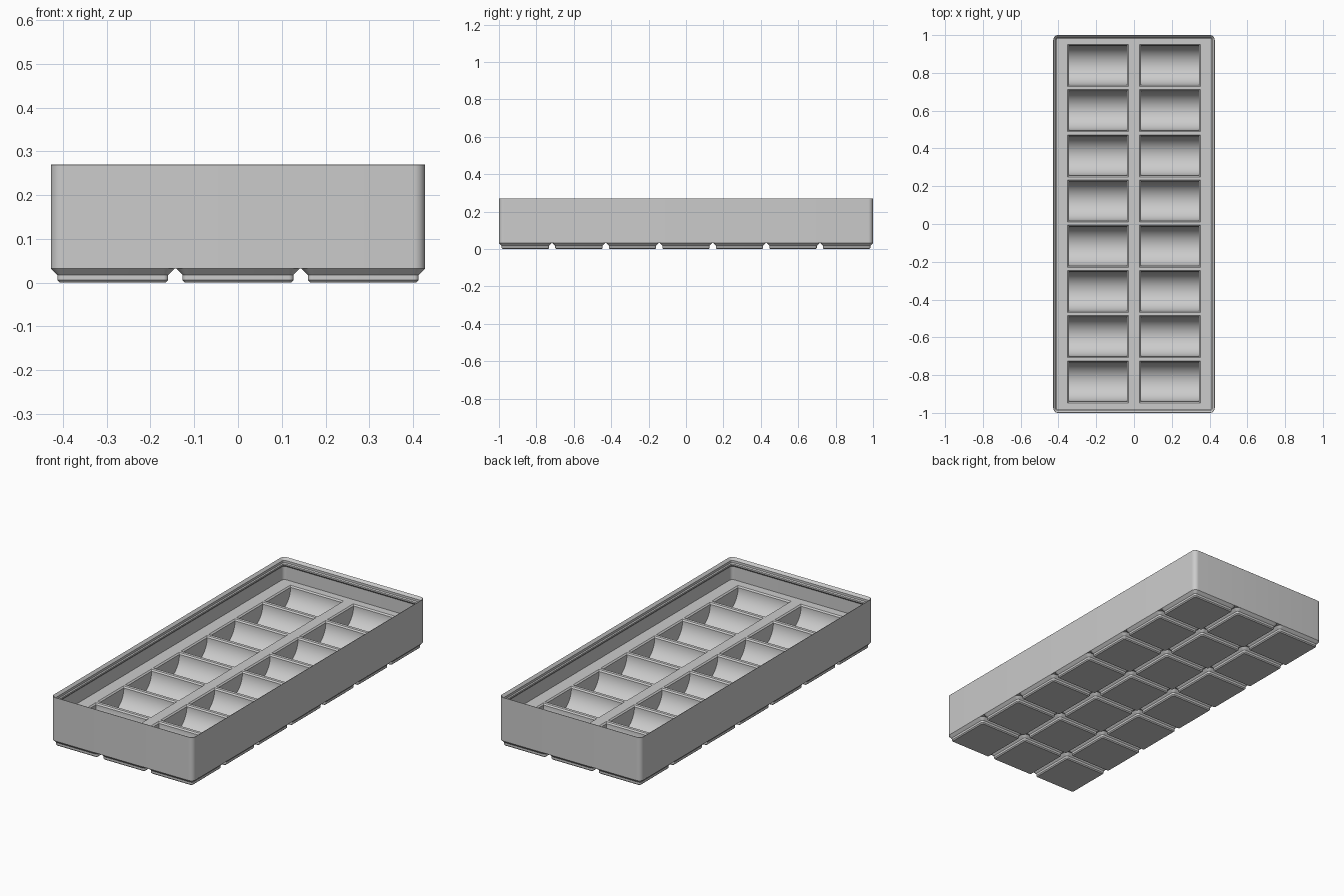
import bpy, bmesh, math
from mathutils import Vector

if "Cube" in bpy.data.objects:
    bpy.data.objects.remove(bpy.data.objects["Cube"])

WIDTH, LENGTH, HEIGHT = 0.855, 2.0, 0.27
PITCH, FOOT_TOP = 0.2862, 0.0324
DECK = 0.15
CORNER = 0.0256

grey = bpy.data.materials.new("plastic grey")
grey.use_nodes = True
colour = (0.6, 0.6, 0.6, 1)
grey.diffuse_color = colour
grey.node_tree.nodes["Principled BSDF"].inputs["Base Color"].default_value = colour


def ring(w, d, r, z, segments=8):
    """Points of a rectangle with rounded corners; r = 0 gives sharp corners."""
    if r == 0:
        return [Vector((sx * w / 2, sy * d / 2, z))
                for sx, sy in ((1, 1), (-1, 1), (-1, -1), (1, -1))]
    points = []
    for i, (sx, sy) in enumerate(((1, 1), (-1, 1), (-1, -1), (1, -1))):
        for k in range(segments + 1):
            a = math.pi / 2 * (i + k / segments)
            points.append(Vector((sx * (w / 2 - r) + r * math.cos(a),
                                  sy * (d / 2 - r) + r * math.sin(a), z)))
    return points


def add_loft(bm, rings, centre=(0, 0)):
    """Skin a stack of rings and cap both ends."""
    offset = Vector((*centre, 0))
    loops = [[bm.verts.new(p + offset) for p in points] for points in rings]
    faces = [bm.faces.new(loops[0][::-1]), bm.faces.new(loops[-1])]
    for low, high in zip(loops, loops[1:]):
        n = len(low)
        for i in range(n):
            j = (i + 1) % n
            faces.append(bm.faces.new((low[i], low[j], high[j], high[i])))
    bmesh.ops.recalc_face_normals(bm, faces=faces)


def finish(bm, name):
    mesh = bpy.data.meshes.new(name)
    bm.to_mesh(mesh)
    bm.free()
    mesh.materials.append(grey)
    obj = bpy.data.objects.new(name, mesh)
    bpy.context.collection.objects.link(obj)
    return obj


def select_only(obj):
    bpy.ops.object.select_all(action='DESELECT')
    obj.select_set(True)
    bpy.context.view_layer.objects.active = obj


# Tray: outer wall, stacking lip, inner wall, deck (inset, height)
wall_profile = [(0, FOOT_TOP), (0, HEIGHT - 0.001), (0.001, HEIGHT),
                (0.013, 0.257), (0.013, 0.245), (0.0178, 0.24),
                (0.0178, 0.232), (0.0082, 0.222), (0.0082, DECK)]
bm = bmesh.new()
add_loft(bm, [ring(WIDTH - 2 * t, LENGTH - 2 * t, CORNER - t, z)
              for t, z in wall_profile])
tray = finish(bm, "tray")

# Pocket cutters: half-round troughs with a chamfered rim
RADIUS, HALF_LENGTH, CHAMFER, STEPS = 0.1045, 0.154, 0.007, 20
levels = []
for k in range(STEPS + 1):
    a = math.pi / 2 * (k + 0.5) / (STEPS + 0.5)
    levels.append(ring(2 * HALF_LENGTH, 2 * RADIUS * math.sin(a), 0,
                       DECK - CHAMFER - RADIUS * math.cos(a)))
# rim flares past the deck so the cut is clean
flare = CHAMFER + 0.0005
levels.append(ring(2 * (HALF_LENGTH + flare), 2 * (RADIUS + flare), 0, DECK + 0.0005))
bm = bmesh.new()
for side in (-1, 1):
    for row in range(8):
        add_loft(bm, levels, (side * 0.19, (row - 3.5) * 0.2393 + 0.002))
cutter = finish(bm, "pocket_cutter")
cutter.hide_render = True

cut = tray.modifiers.new("pockets", 'BOOLEAN')
cut.operation = 'DIFFERENCE'
cut.solver = 'EXACT'
cut.object = cutter
select_only(tray)
bpy.ops.object.modifier_apply(modifier=cut.name)
bpy.data.objects.remove(cutter)
bpy.ops.object.shade_smooth_by_angle(angle=math.radians(30))

# Feet: a grid of stepped pads (width, corner radius, height)
foot_profile = [(0.2426, 0.0055, 0), (0.2535, 0.0109, 0.0055),
                (0.2535, 0.0109, 0.0177), (0.2828, CORNER, FOOT_TOP),
                (0.2828, CORNER, FOOT_TOP + 0.002)]
bm = bmesh.new()
add_loft(bm, [ring(w, w, r, z) for w, r, z in foot_profile])
foot = finish(bm, "foot")
select_only(foot)
bpy.ops.object.shade_smooth_by_angle(angle=math.radians(30))
for col in range(3):
    for row in range(7):
        place = ((col - 1) * PITCH, (row - 3) * PITCH, 0)
        if col == row == 0:
            foot.location = place
            continue
        copy = bpy.data.objects.new("foot", foot.data)
        copy.location = place
        bpy.context.collection.objects.link(copy)
